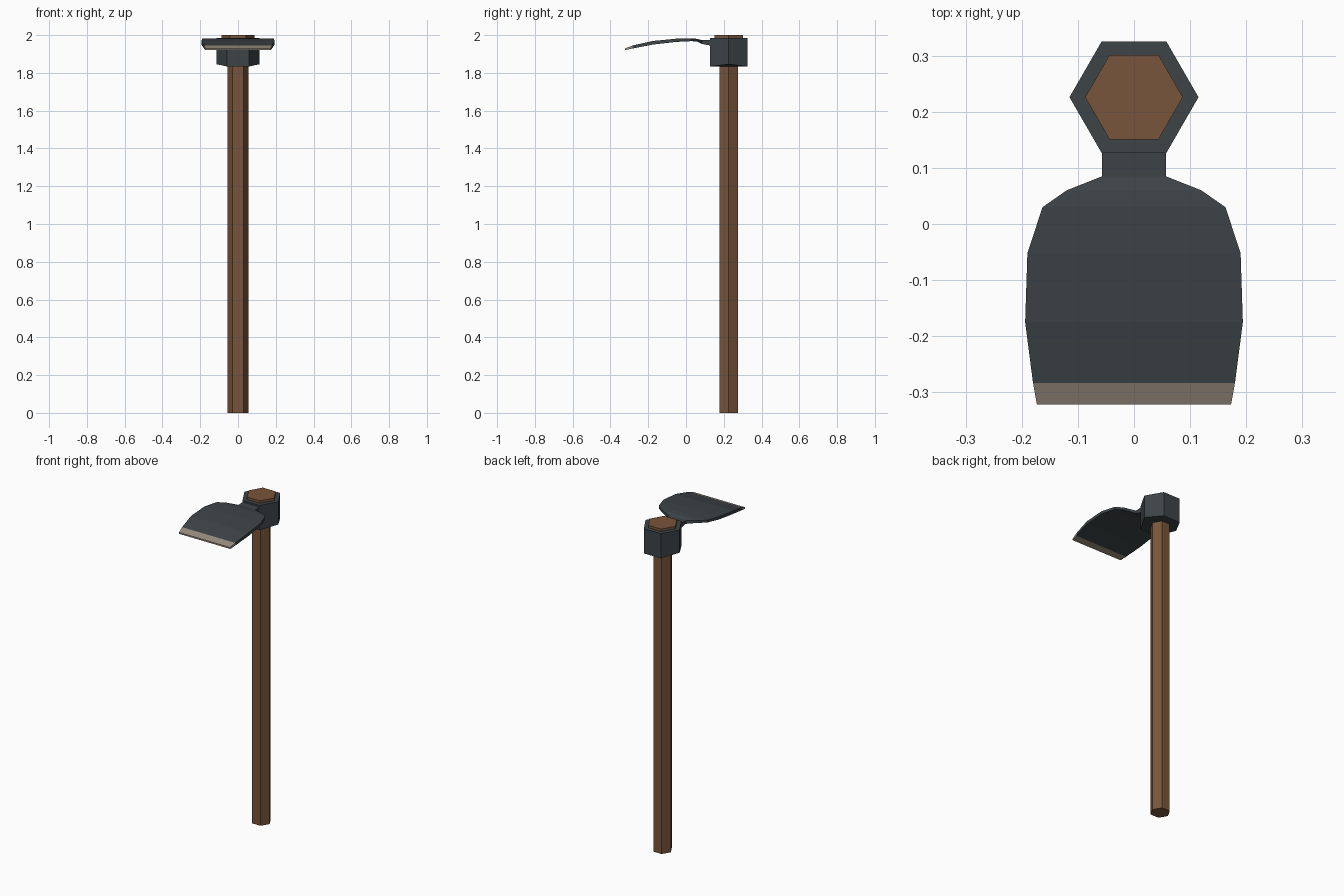
import bpy, bmesh, math

cube = bpy.data.objects.get("Cube")
if cube:
    bpy.data.objects.remove(cube, do_unlink=True)


def material(name, rgb):
    m = bpy.data.materials.new(name)
    m.use_nodes = True
    m.diffuse_color = (*rgb, 1)
    m.node_tree.nodes["Principled BSDF"].inputs["Base Color"].default_value = (*rgb, 1)
    return m


wood = material("brown wood", (0.19, 0.09, 0.043))
iron = material("dark iron", (0.047, 0.057, 0.064))
steel = material("sharpened steel", (0.30, 0.25, 0.20))

AXIS_Y = 0.226  # centre line of the handle


def loft(name, rings, mats, closed=False):
    """Skin a list of equal-sized point rings; cap the ends or join them up."""
    bm = bmesh.new()
    loops = [[bm.verts.new(p) for p in ring] for ring in rings]
    n = len(loops[0])
    pairs = list(zip(loops, loops[1:])) + ([(loops[-1], loops[0])] if closed else [])
    for a, b in pairs:
        for i in range(n):
            j = (i + 1) % n
            bm.faces.new((a[i], a[j], b[j], b[i]))
    if not closed:
        bm.faces.new(loops[0])
        bm.faces.new(loops[-1])
    bmesh.ops.recalc_face_normals(bm, faces=bm.faces)
    mesh = bpy.data.meshes.new(name)
    bm.to_mesh(mesh)
    bm.free()
    for m in mats:
        mesh.materials.append(m)
    obj = bpy.data.objects.new(name, mesh)
    bpy.context.collection.objects.link(obj)
    return obj


def hexagon(r, z, side_lift=0):
    """Six points round the handle axis; side_lift moves the two side corners."""
    return [(r * math.cos(k * math.pi / 3), AXIS_Y + r * math.sin(k * math.pi / 3),
             z + (side_lift if k % 3 == 0 else 0)) for k in range(6)]


# Handle, flaring out inside the collar
loft("handle", [hexagon(0.056, 0), hexagon(0.056, 1.84),
                hexagon(0.087, 1.96), hexagon(0.087, 2.0)], [wood])

# Collar: a hollow hexagonal socket
loft("collar", [hexagon(0.115, 1.834, 0.012), hexagon(0.115, 1.985),
                hexagon(0.086, 1.985), hexagon(0.055, 1.834)], [iron], closed=True)

# Blade cross-sections from neck to cutting edge: y, half width, top z, bottom z
sections = [
    (0.14, 0.057, 1.976, 1.943),
    (0.085, 0.057, 1.973, 1.953),
    (0.06, 0.12, 1.980, 1.966),
    (0.03, 0.163, 1.983, 1.968),
    (-0.052, 0.19, 1.981, 1.964),
    (-0.175, 0.194, 1.969, 1.950),
    (-0.283, 0.18, 1.945, 1.929),
    (-0.322, 0.173, 1.930, 1.921),
]
blade = loft("blade", [[(-w, y, t), (w, y, t), (w, y, b), (-w, y, b)]
                       for y, w, t, b in sections], [iron, steel])

# Sharpened strip along the cutting edge
for face in blade.data.polygons:
    if face.center.y < -0.29:
        face.material_index = 1
